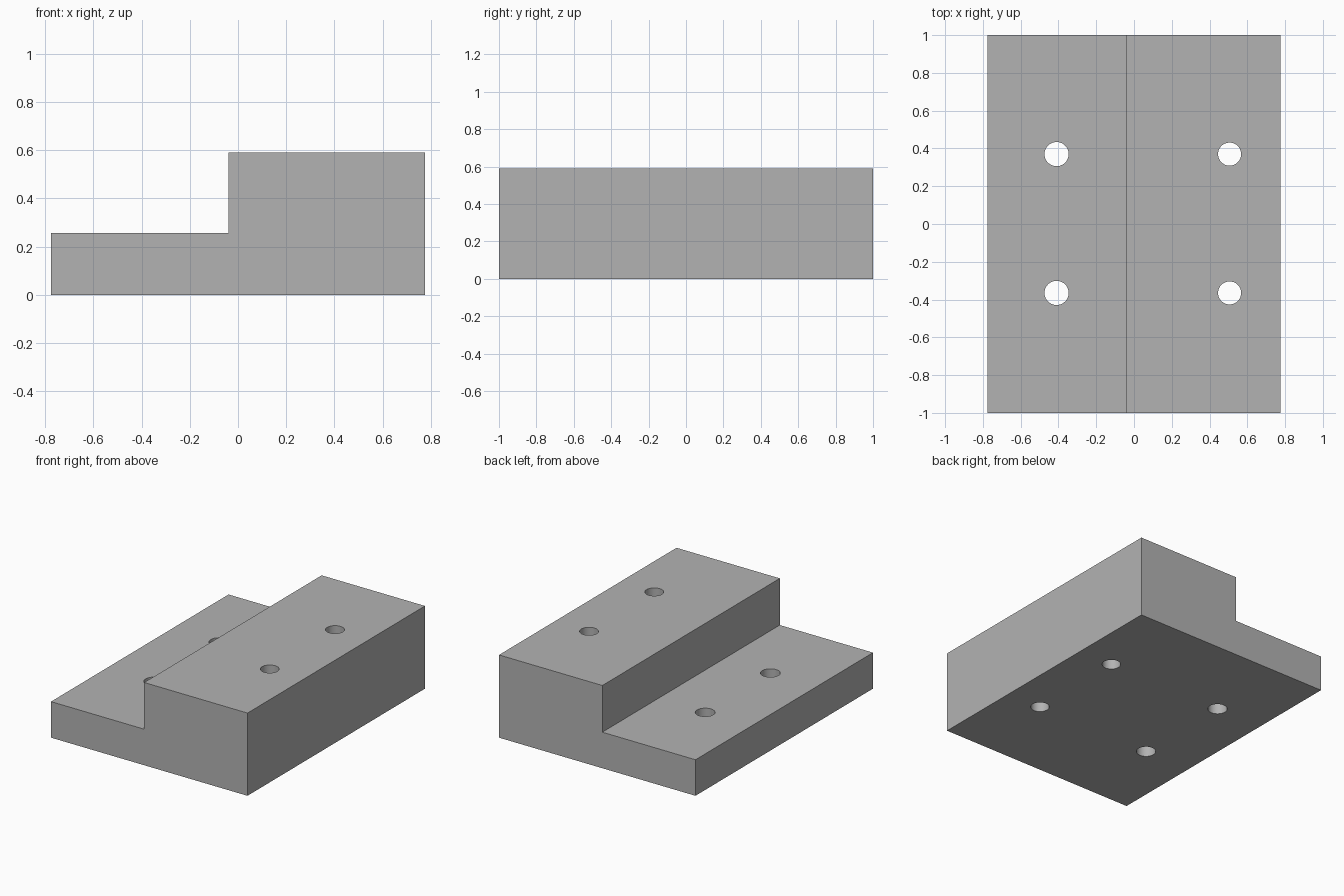
import bpy, bmesh, math

if "Cube" in bpy.data.objects:
    bpy.data.objects.remove(bpy.data.objects["Cube"])

grey = bpy.data.materials.new("grey")
grey.diffuse_color = (0.45, 0.45, 0.45, 1)
grey.use_nodes = True
grey.node_tree.nodes["Principled BSDF"].inputs["Base Color"].default_value = grey.diffuse_color

# Stepped block: L-shaped profile extruded front to back
X0, X1, STEP, LOW, HIGH = -0.775, 0.775, -0.04, 0.257, 0.59
profile = [(X0, 0), (X1, 0), (X1, HIGH), (STEP, HIGH), (STEP, LOW), (X0, LOW)]
bm = bmesh.new()
face = bm.faces.new([bm.verts.new((x, -1, z)) for x, z in profile])
ext = bmesh.ops.extrude_face_region(bm, geom=[face])
bmesh.ops.translate(bm, vec=(0, 2, 0),
                    verts=[v for v in ext["geom"] if isinstance(v, bmesh.types.BMVert)])
bmesh.ops.recalc_face_normals(bm, faces=bm.faces)
mesh = bpy.data.meshes.new("stepped_block")
bm.to_mesh(mesh)
bm.free()
mesh.materials.append(grey)
block = bpy.data.objects.new("stepped_block", mesh)
bpy.context.collection.objects.link(block)


def drill(x, y, radius):
    """Cut a vertical through hole in the block."""
    bpy.ops.mesh.primitive_cylinder_add(vertices=48, radius=radius, depth=1, location=(x, y, 0.3))
    cutter = bpy.context.object
    cutter.name = "hole_cutter"
    cutter.hide_render = True
    cutter.data.materials.append(grey)
    mod = block.modifiers.new("hole", "BOOLEAN")
    mod.operation, mod.solver, mod.object = "DIFFERENCE", "EXACT", cutter
    bpy.context.view_layer.objects.active = block
    bpy.ops.object.modifier_apply(modifier=mod.name)
    bpy.data.objects.remove(cutter)


# Bolt holes, slightly wider on the low step
for y in (-0.365, 0.37):
    drill(-0.41, y, 0.064)
    drill(0.506, y, 0.061)

bpy.ops.object.select_all(action="DESELECT")
block.select_set(True)
bpy.context.view_layer.objects.active = block
bpy.ops.object.shade_smooth_by_angle(angle=math.radians(30))
